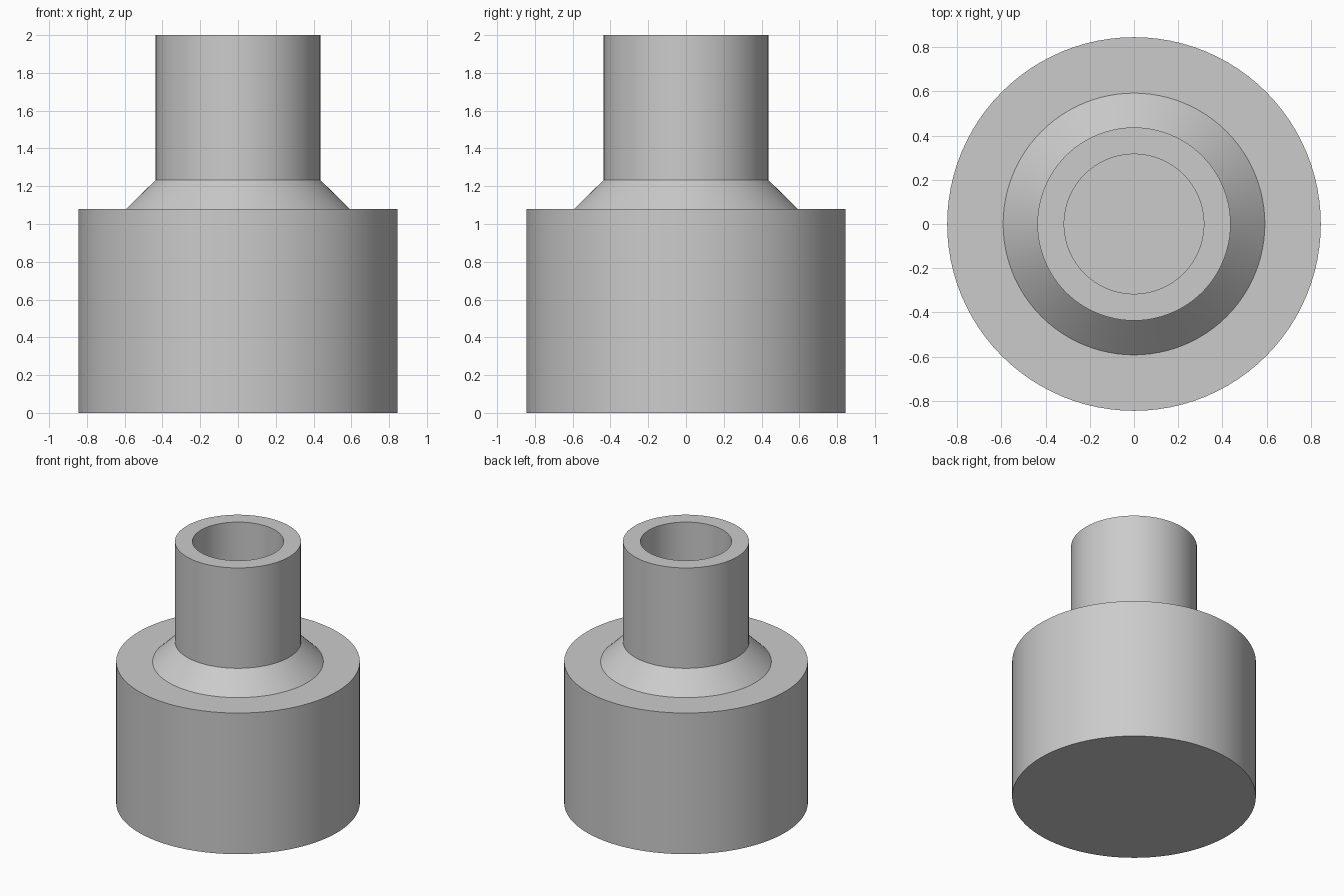
import bpy, bmesh, math

cube = bpy.data.objects.get("Cube")
if cube:
    bpy.data.objects.remove(cube, do_unlink=True)

SEGMENTS = 96

grey = bpy.data.materials.new("light_grey")
grey.use_nodes = True
colour = (0.6, 0.6, 0.6, 1)
grey.diffuse_color = colour
grey.node_tree.nodes["Principled BSDF"].inputs["Base Color"].default_value = colour


def lathe(name, profile):
    """Spin a radius/height profile, on the axis at both ends, around z."""
    bm = bmesh.new()
    verts = [bm.verts.new((r, 0, z)) for r, z in profile]
    edges = [bm.edges.new(pair) for pair in zip(verts, verts[1:])]
    bmesh.ops.spin(bm, geom=verts + edges, cent=(0, 0, 0), axis=(0, 0, 1),
                   angle=math.tau, steps=SEGMENTS, use_duplicate=False)
    bmesh.ops.remove_doubles(bm, verts=bm.verts, dist=0.0001)
    bmesh.ops.recalc_face_normals(bm, faces=bm.faces)
    mesh = bpy.data.meshes.new(name)
    bm.to_mesh(mesh)
    bm.free()
    mesh.materials.append(grey)
    obj = bpy.data.objects.new(name, mesh)
    bpy.context.collection.objects.link(obj)
    bpy.ops.object.select_all(action="DESELECT")
    obj.select_set(True)
    bpy.context.view_layer.objects.active = obj
    bpy.ops.object.shade_smooth_by_angle(angle=math.radians(30))
    return obj


# Dimensions of the fitting
base_r, collar_r, neck_r, bore_r = 0.845, 0.592, 0.437, 0.316
base_top, collar_top, neck_top = 1.08, 1.232, 2.0

# Solid base, sloped collar and open neck with a blind bore, as one turned part
lathe("stepped_fitting", [
    (0, 0), (base_r, 0), (base_r, base_top),
    (collar_r, base_top), (neck_r, collar_top),
    (neck_r, neck_top), (bore_r, neck_top),
    (bore_r, base_top), (0, base_top),
])
